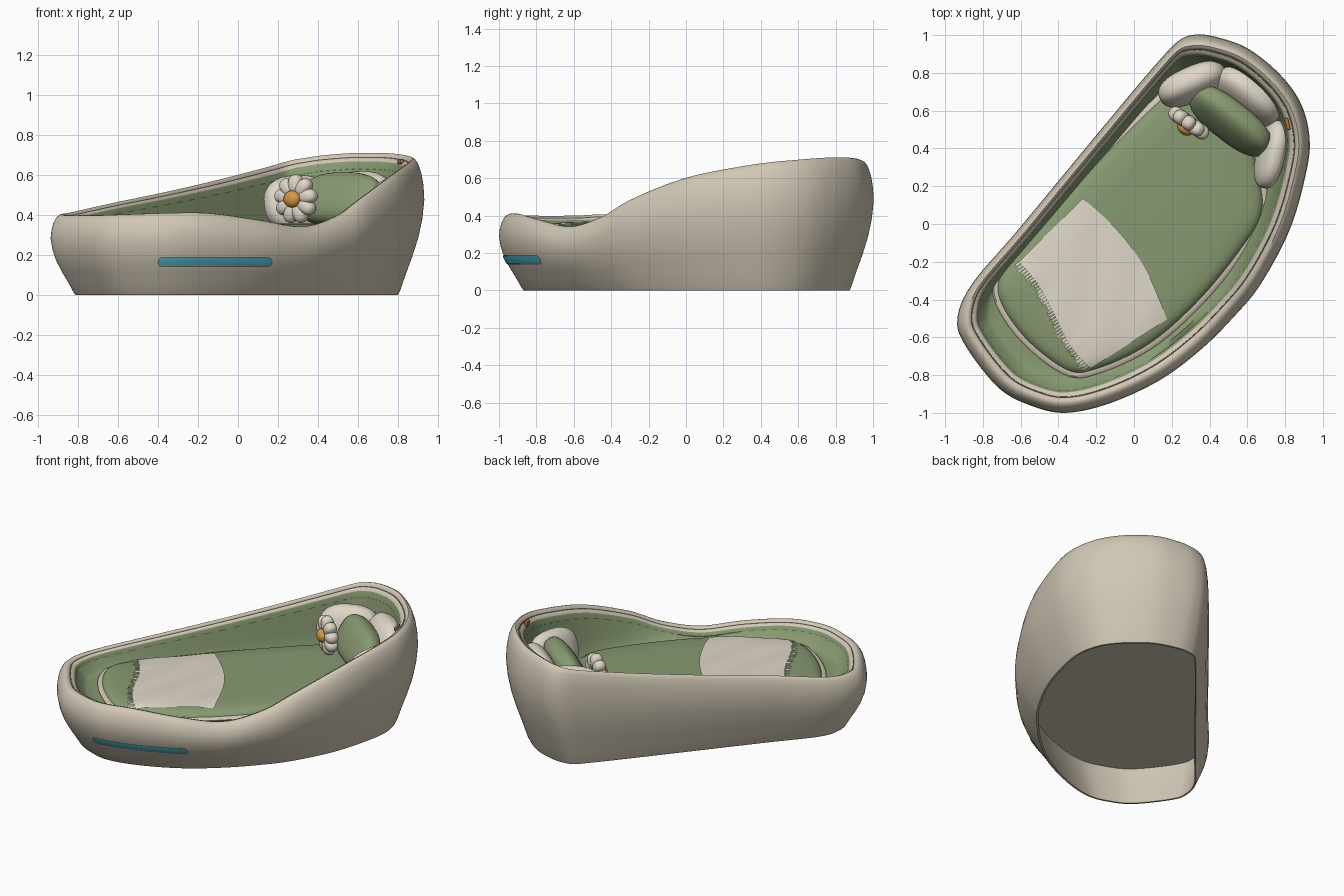
import bpy, bmesh, random
from math import sin, cos, pi, sqrt, radians, copysign
from mathutils import Vector
from mathutils.bvhtree import BVHTree

random.seed(4)
cube = bpy.data.objects.get("Cube")
if cube:
    bpy.data.objects.remove(cube, do_unlink=True)


def material(name, r, g, b):
    m = bpy.data.materials.new(name)
    m.use_nodes = True
    m.diffuse_color = (r, g, b, 1)
    node = next(n for n in m.node_tree.nodes if n.type == "BSDF_PRINCIPLED")
    node.inputs["Base Color"].default_value = (r, g, b, 1)
    node.inputs["Roughness"].default_value = 0.7
    return m


BEIGE = material("warm beige", 0.64, 0.575, 0.465)
GREEN = material("sage green", 0.245, 0.32, 0.165)
DARK = material("dark stitch green", 0.09, 0.12, 0.06)
BROWN = material("groove brown", 0.20, 0.165, 0.13)
CLOTH = material("blanket cream", 0.74, 0.68, 0.58)
TEAL = material("teal", 0.09, 0.46, 0.56)
ORANGE = material("orange", 0.66, 0.31, 0.06)
TAN = material("terracotta tag", 0.42, 0.17, 0.06)


def finish(bm, name, mats, angle=40):
    mesh = bpy.data.meshes.new(name)
    bm.to_mesh(mesh)
    tree = BVHTree.FromBMesh(bm)
    bm.free()
    for m in mats:
        mesh.materials.append(m)
    ob = bpy.data.objects.new(name, mesh)
    bpy.context.collection.objects.link(ob)
    bpy.ops.object.select_all(action="DESELECT")
    ob.select_set(True)
    bpy.context.view_layer.objects.active = ob
    bpy.ops.object.shade_smooth_by_angle(angle=radians(angle))
    return tree


def spline(ctrl, steps=8):
    """Closed smooth curve through the control points."""
    pts = [Vector(c) for c in ctrl]
    n, out = len(pts), []
    for i in range(n):
        a, b, c, d = (pts[(i + k) % n] for k in (-1, 0, 1, 2))
        for s in range(steps):
            t = s / steps
            out.append(0.5 * (2 * b + (c - a) * t + (2 * a - 5 * b + 4 * c - d) * t * t
                              + (3 * b - a - 3 * c + d) * t ** 3))
    return out


STRAIGHT = Vector((-0.76, 0.65))


def inset(loop, dist, relief):
    """Move a loop inward in small smoothed steps; the straight side moves less."""
    pts = [p.to_2d() for p in loop]
    n = len(pts)
    steps = max(1, int(abs(dist) / 0.01))
    for _ in range(steps):
        moved = []
        for i in range(n):
            t = (pts[(i + 1) % n] - pts[i - 1]).normalized()
            inward = Vector((-t.y, t.x))
            flat = max(0, -inward.dot(STRAIGHT)) ** 8
            moved.append(pts[i] + inward * dist / steps * (1 - relief * flat))
        pts = [0.7 * moved[i] + 0.15 * (moved[i - 1] + moved[(i + 1) % n]) for i in range(n)]
    return pts


def loft(name, loop, rows, mats, relief=0.0):
    """Rows hold inset, base height, share of rim height above it, material."""
    bm = bmesh.new()
    rings = []
    for d, base, share, _ in rows:
        rings.append([bm.verts.new((q.x, q.y, base + share * (p.z - base)))
                      for p, q in zip(loop, inset(loop, d, relief))])
    n = len(loop)
    for r in range(len(rows) - 1):
        mat = mats.index(rows[r + 1][3])
        for i in range(n):
            j = (i + 1) % n
            f = bm.faces.new((rings[r][i], rings[r][j], rings[r + 1][j], rings[r + 1][i]))
            f.material_index = mat
            if mats[mat] is DARK and i % 2:
                f.material_index = mats.index(GREEN)
    bm.faces.new(rings[0][::-1]).material_index = mats.index(rows[0][3])
    bm.faces.new(rings[-1]).material_index = mats.index(rows[-1][3])
    bmesh.ops.recalc_face_normals(bm, faces=bm.faces)
    return finish(bm, name, mats)


# Tub shell: outline with rim height, hollow underneath, lined inside
rim = spline([
    (.33, 1.003, .685), (.23, .965, .67), (.085, .81, .63), (-.15, .53, .57), (-.39, .24, .515),
    (-.63, -.05, .465), (-.86, -.32, .415), (-.935, -.5, .405), (-.895, -.64, .4),
    (-.72, -.865, .4), (-.55, -.96, .405), (-.365, -1, .41), (-.13, -.95, .41),
    (.14, -.825, .375), (.36, -.66, .343), (.53, -.49, .393), (.67, -.32, .49), (.825, -.03, .6),
    (.91, .265, .66), (.93, .45, .685), (.885, .635, .7), (.775, .79, .71),
    (.61, .925, .71), (.455, .985, .7)])
tub = loft("tub_shell", rim, [
    (.06, .288, 0, BEIGE), (.085, .18, 0, BEIGE), (.118, .08, 0, BEIGE), (.142, 0, 0, BEIGE),
    (.13, 0, 0, BEIGE), (.12, 0, .03, BEIGE), (.09, 0, .16, BEIGE), (.06, 0, .28, BEIGE),
    (.03, 0, .42, BEIGE), (.01, 0, .56, BEIGE), (0, 0, .7, BEIGE), (.004, 0, .8, BEIGE),
    (.014, 0, .89, BEIGE), (.03, 0, .96, BEIGE), (.046, 0, .993, BEIGE), (.058, 0, 1, BEIGE),
    (.07, 0, .99, BEIGE), (.078, 0, .972, BEIGE), (.079, 0, .962, BROWN), (.083, 0, .962, BROWN),
    (.084, 0, .968, BEIGE), (.099, 0, .957, BEIGE), (.106, 0, .94, BEIGE), (.111, 0, .92, GREEN),
    (.116, 0, .89, GREEN), (.118, 0, .88, DARK), (.14, .295, .33, GREEN),
    (.16, .295, .13, GREEN), (.178, .295, .02, GREEN), (.23, .295, 0, GREEN)],
    [BEIGE, BROWN, GREEN, DARK], relief=0.4)

# Mattress and the piped cushion under it
bed = spline([(x, y, 1) for x, y in (
    (.11, .63), (-.09, .435), (-.28, .24), (-.45, .05), (-.62, -.15), (-.725, -.345),
    (-.6, -.58), (-.365, -.77), (-.2, -.77), (.085, -.635), (.35, -.4), (.57, -.13),
    (.675, .05), (.665, .24), (.58, .52), (.4, .7), (.22, .71))])
loft("mattress_piping", bed, [(0, .292, 0, BEIGE), (-.022, .295, 0, BEIGE), (-.027, .304, 0, BEIGE),
                              (-.018, .313, 0, BEIGE), (0, .315, 0, BEIGE)], [BEIGE])
mattress = loft("mattress", bed, [
    (.03, .295, 0, GREEN), (.006, .3, 0, GREEN), (0, .31, 0, GREEN), (.01, .328, 0, GREEN),
    (.03, .341, 0, GREEN), (.06, .349, 0, GREEN), (.12, .355, 0, GREEN), (.2, .358, 0, GREEN)],
    [GREEN])


def patch(name, nu, nv, place, facing, mat, gaps=False):
    """Grid sheet whose points come from place(u, v)."""
    bm = bmesh.new()
    g = [[bm.verts.new(place(i / nu, j / nv)) for j in range(nv + 1)] for i in range(nu + 1)]
    for i in range(nu):
        for j in range(nv):
            if gaps and i % 3 == 2:
                continue
            f = bm.faces.new((g[i][j], g[i + 1][j], g[i + 1][j + 1], g[i][j + 1]))
            f.normal_update()
            if f.normal.dot(facing) < 0:
                f.normal_flip()
    finish(bm, name, [mat])


UP, FRONT = Vector((0, 0, 1)), Vector((0, -1, 0))


def on_bed(p, lift):
    hit = mattress.ray_cast(Vector((p.x, p.y, 2)), -UP)[0]
    return Vector((p.x, p.y, (hit.z if hit else 0.315) + lift))


# Blanket laid across the mattress, with a fringe at the foot
FOOT_A, FOOT_B = Vector((-.61, -.2)), Vector((-.23, -.765))
HEAD_A, HEAD_B = Vector((-.27, .135)), Vector((.175, -.505))


def blanket(u, v):
    foot = FOOT_A.lerp(FOOT_B, u) + Vector((.04, .025)) * sin(2 * pi * u) * 0.4
    head = HEAD_A.lerp(HEAD_B, u) + Vector((.05, .04)) * sin(pi * u)
    p = foot.lerp(head, v)
    return on_bed(p, 0.008 + 0.002 * sin(14 * u + 9 * v))


def fringe(u, v):
    p = blanket(u, 0).to_2d() - Vector((.83, .56)) * v * random.uniform(.02, .045)
    return on_bed(p, 0.008)


patch("blanket", 30, 20, blanket, UP, CLOTH)
patch("blanket_fringe", 121, 1, fringe, UP, CLOTH, gaps=True)


# Light strip following the front wall
def strip(r, lift):
    def place(u, v):
        half = 0.262 + r
        x = -half * cos(pi * u)
        over = max(0, abs(x) - 0.262)
        z = 0.165 + sqrt(max(0, r * r - over * over)) * (2 * v - 1)
        hit = tub.ray_cast(Vector((x - .115, -2, z)), -FRONT)[0]
        return hit + FRONT * lift
    return place


patch("strip_frame", 60, 4, strip(.025, .003), FRONT, BROWN)
patch("light_strip", 60, 4, strip(.02, .006), FRONT, TEAL)


def puff(name, loc, size, rot, mat, power=1.0):
    """Soft rounded lump; a power below one squares it off."""
    bm = bmesh.new()
    bmesh.ops.create_uvsphere(bm, u_segments=32, v_segments=20, radius=1)
    for v in bm.verts:
        v.co = [copysign(abs(c) ** power, c) * s for c, s in zip(v.co, size)]
    finish(bm, name, [mat], 80)
    ob = bpy.context.object
    ob.location = loc
    ob.rotation_euler = [radians(a) for a in rot]


# Cushions at the head end
puff("green_pillow", (.51, .545, .48), (.25, .08, .14), (-30, 0, -38), GREEN, .75)
puff("back_cushion_middle", (.6, .675, .465), (.2, .085, .16), (-22, 0, -38), CLOTH, .8)
puff("back_cushion_right", (.31, .74, .455), (.19, .085, .145), (-15, 0, 24), CLOTH, .8)
puff("back_cushion_left", (.725, .37, .44), (.185, .065, .14), (-15, 0, -103), CLOTH, .8)

# Flower cushion
centre, side = Vector((.29, .535, .48)), Vector((.82, -.57, 0))
PETALS = 9
for k in range(PETALS):
    turn = 360 * (k + .25) / PETALS
    a = radians(turn)
    puff(f"petal_{k + 1}", centre + (side * cos(a) + UP * sin(a)) * 0.072,
         (.052, .04, .037), (0, -turn, -35), CLOTH, .85)
puff("flower_middle", centre + Vector((-.02, -.03, 0)), (.047, .032, .042), (0, 0, -35), ORANGE)

# Small tag on the inner edge of the rim
puff("rim_tag", (.812, .53, .668), (.01, .032, .013), (0, 0, 14), TAN, .3)
